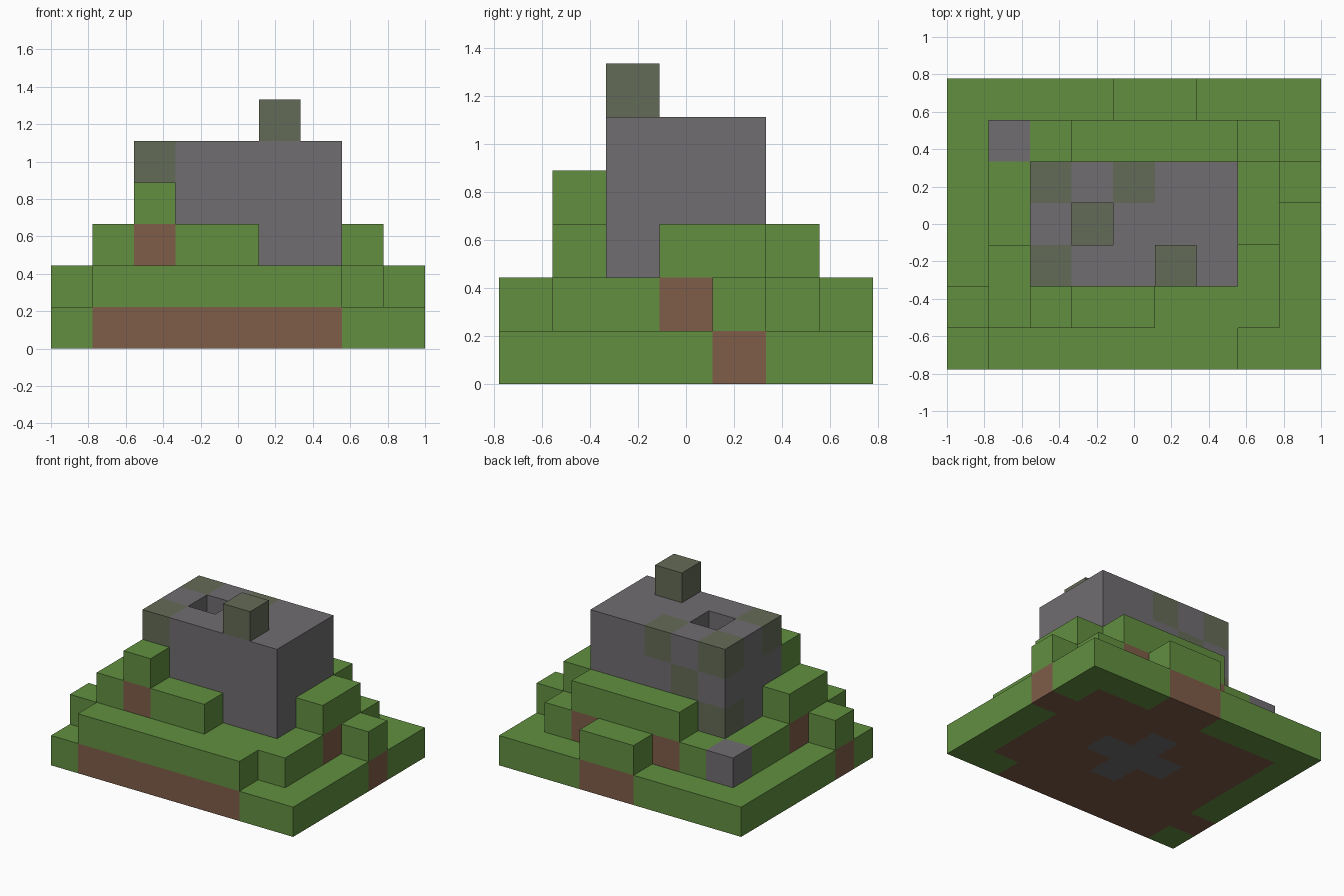
import bpy
import bmesh
from mathutils import Vector

old = bpy.data.objects.get("Cube")
if old:
    bpy.data.objects.remove(old, do_unlink=True)

UNIT = 2 / 9

# Block heights, one string per row from front to back, left to right along x
HEIGHTS = ["122222211",
           "234332221",
           "135556521",
           "125455531",
           "125555532",
           "122333321",
           "111122111"]

TOWER_X, TOWER_Y = range(2, 7), range(2, 5)
MOSSY = {(2, 2, 4), (2, 4, 4), (4, 4, 4), (3, 3, 3),
         (3, 4, 3), (2, 4, 2), (5, 2, 5)}
LOOSE_ROCK = (1, 5, 1)


def kind(i, j, k):
    """Choose the block type from its place in the hill."""
    if (i, j, k) in MOSSY:
        return "mossy"
    if (i, j, k) == LOOSE_ROCK:
        return "stone"
    if k == 0 and abs(i - 4) + abs(j - 3) <= 1:
        return "stone"          # cross-shaped foot of the tower
    if k > 0 and i in TOWER_X and j in TOWER_Y:
        return "stone"
    return "grass" if k == int(HEIGHTS[j][i]) - 1 else "dirt"


blocks = {(i, j, k): kind(i, j, k)
          for j, row in enumerate(HEIGHTS)
          for i, h in enumerate(row)
          for k in range(int(h))}


def material(name, color):
    mat = bpy.data.materials.new(name)
    mat.use_nodes = True
    mat.diffuse_color = (*color, 1)
    bsdf = mat.node_tree.nodes["Principled BSDF"]
    bsdf.inputs["Base Color"].default_value = (*color, 1)
    bsdf.inputs["Roughness"].default_value = 0.9
    return mat


def add_side(bm, cell, axis, sign):
    """Add one outward-facing square of a block."""
    n, u, v = Vector(), Vector(), Vector()
    n[axis] = sign
    u[(axis + 1) % 3] = 1
    v[(axis + 2) % 3] = sign
    centre = Vector(cell) + Vector((-4, -3, 0.5)) + n / 2
    corners = [(-1, -1), (1, -1), (1, 1), (-1, 1)]
    bm.faces.new([bm.verts.new((centre + (u * a + v * b) / 2) * UNIT)
                  for a, b in corners])


def build_part(name, block_kind, mat):
    """Build the open sides of every block of one kind."""
    bm = bmesh.new()
    for cell, found in blocks.items():
        if found != block_kind:
            continue
        for axis in range(3):
            for sign in (-1, 1):
                near = list(cell)
                near[axis] += sign
                if tuple(near) not in blocks:
                    add_side(bm, cell, axis, sign)
    bmesh.ops.remove_doubles(bm, verts=bm.verts, dist=0.001)
    # Join neighbouring squares into large flat faces
    bmesh.ops.dissolve_limit(bm, angle_limit=0.01, verts=bm.verts,
                             edges=bm.edges)
    mesh = bpy.data.meshes.new(name)
    bm.to_mesh(mesh)
    bm.free()
    mesh.materials.append(mat)
    obj = bpy.data.objects.new(name, mesh)
    bpy.context.collection.objects.link(obj)


# Parts
build_part("grass_terraces", "grass", material("grass green", (0.122, 0.275, 0.051)))
build_part("dirt_banks", "dirt", material("dirt brown", (0.209, 0.107, 0.065)))
build_part("stone_tower", "stone", material("stone grey", (0.162, 0.153, 0.162)))
build_part("mossy_stones", "mossy", material("mossy grey green", (0.127, 0.147, 0.095)))
